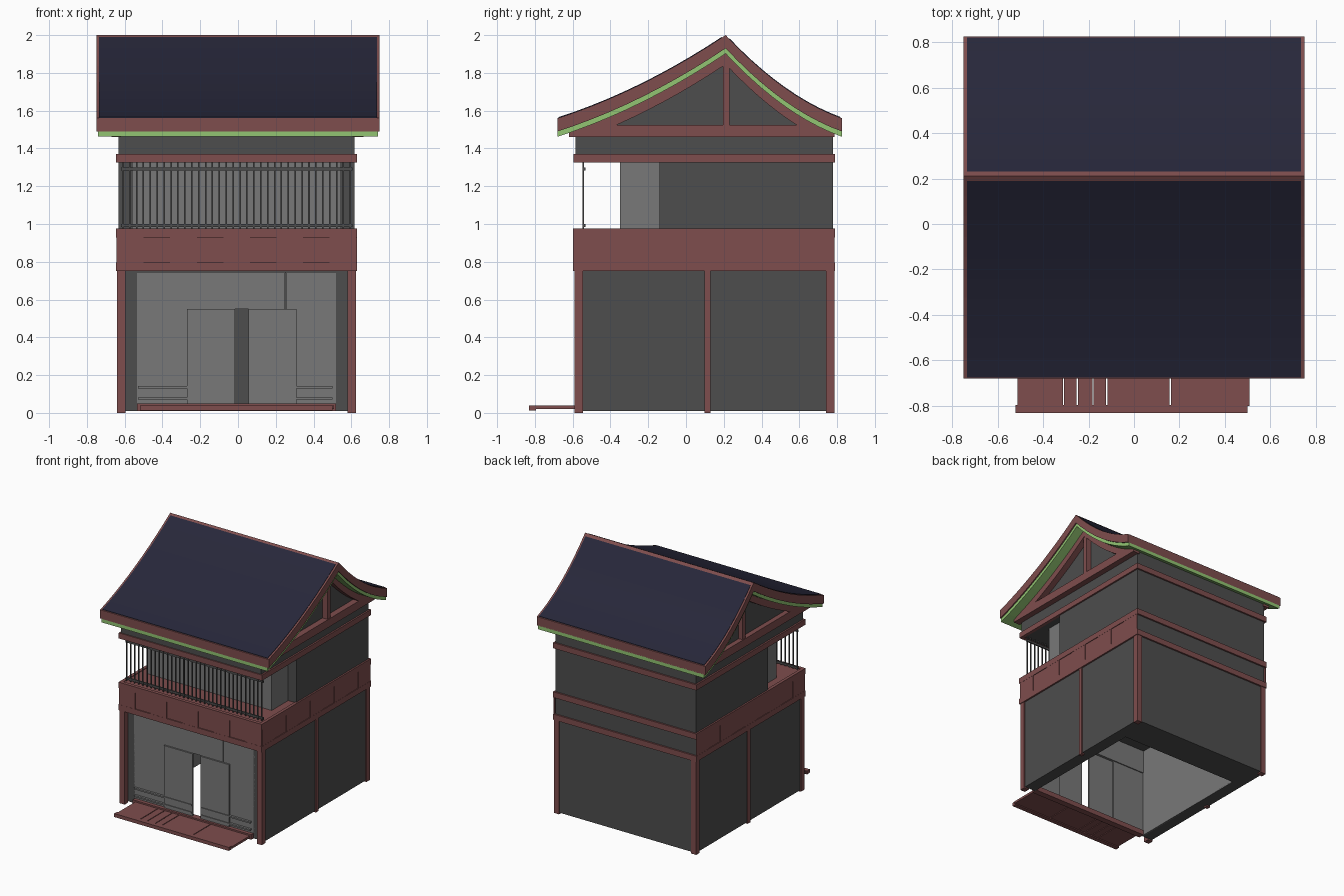
import bpy, bmesh

cube = bpy.data.objects.get("Cube")
if cube:
    bpy.data.objects.remove(cube, do_unlink=True)


def material(name, r, g, b):
    m = bpy.data.materials.new(name)
    m.use_nodes = True
    m.diffuse_color = (r, g, b, 1)
    m.node_tree.nodes["Principled BSDF"].inputs["Base Color"].default_value = (r, g, b, 1)
    return m


WALL = material("charcoal wall", .075, .075, .075)
PANEL = material("light grey panel", .19, .19, .19)
WOOD = material("red wood", .21, .075, .075)
TILE = material("navy roof", .02, .02, .042)
GREEN = material("green trim", .29, .56, .17)


def finish(name, bm, mat):
    bmesh.ops.recalc_face_normals(bm, faces=bm.faces)
    mesh = bpy.data.meshes.new(name)
    bm.to_mesh(mesh)
    bm.free()
    mesh.materials.append(mat)
    obj = bpy.data.objects.new(name, mesh)
    bpy.context.collection.objects.link(obj)
    return obj


def boxes(name, mat, *spans):
    """One object from boxes given as (x0, x1, y0, y1, z0, z1)."""
    bm = bmesh.new()
    for x0, x1, y0, y1, z0, z1 in spans:
        verts = bmesh.ops.create_cube(bm, size=1)["verts"]
        for v in verts:
            v.co.x = x1 if v.co.x > 0 else x0
            v.co.y = y1 if v.co.y > 0 else y0
            v.co.z = z1 if v.co.z > 0 else z0
    return finish(name, bm, mat)


def sweep(name, mat, x0, x1, y0, y1, top, bottom):
    """Solid between two height functions of y, running from x0 to x1."""
    steps = 10
    if y0 < RIDGE < y1:
        ys = [y0 + (RIDGE - y0) * i / steps for i in range(steps)]
        ys += [RIDGE + (y1 - RIDGE) * i / steps for i in range(steps + 1)]
    else:
        ys = [y0 + (y1 - y0) * i / steps for i in range(steps + 1)]
    bm = bmesh.new()
    rings = [[bm.verts.new(c) for c in ((x0, y, bottom(y)), (x1, y, bottom(y)),
                                        (x1, y, top(y)), (x0, y, top(y)))] for y in ys]
    for a, b in zip(rings, rings[1:]):
        for i in range(4):
            j = (i + 1) % 4
            bm.faces.new((a[i], a[j], b[j], b[i]))
    bm.faces.new(rings[0])
    bm.faces.new(rings[-1])
    return finish(name, bm, mat)


# Main extents of the house
L, R, F, B = -.64, .625, -.59, .785
EAVE_F, EAVE_B, RIDGE = -.68, .825, .21
BAND0, DECK, LINTEL, TOP = .75, .975, 1.325, 1.46
POST, T = .045, .02
BALC, ROOM = -.14, -.35


def roof(y):
    if y <= RIDGE:
        t, a = (y - EAVE_F) / (RIDGE - EAVE_F), .65
    else:
        t, a = (EAVE_B - y) / (EAVE_B - RIDGE), .5
    return 1.56 + .44 * (a * t + (1 - a) * t * t)


def below(d):
    return lambda y: roof(y) - d


# Curved roof: red body, blue slopes, green soffit
W = .75
sweep("roof_body", WOOD, -W, W, EAVE_F, EAVE_B, below(0), below(.07))
for side, y0, y1 in (("front", EAVE_F + .006, RIDGE - T), ("back", RIDGE + T, EAVE_B - .006)):
    sweep("roof_slope_" + side, TILE, .015 - W, W - .015, y0, y1, below(-.004), below(.01))
sweep("roof_soffit", GREEN, .01 - W, W - .01, EAVE_F, EAVE_B, below(.065), below(.098))

# Gables with barge boards, tie beams and king posts
sweep("gable_block", WALL, L + .01, R - .01, F, B - .01, below(.09), lambda y: TOP)
for side, x0, x1 in (("right", L - .03, L + T), ("left", R - T, R + .04)):
    sweep("barge_board_" + side, WOOD, x0, x1, F - .03, B, below(.09),
          lambda y: max(TOP, roof(y) - .155))
    boxes("tie_beam_" + side, WOOD, (x0, x1, F - .03, B, TOP, TOP + .065))
    boxes("king_post_" + side, WOOD,
          (x0 + .005, x1 - .005, RIDGE - .015, RIDGE + T, TOP, 1.88))

# Upper storey: dark rear room, lighter bay, lintel ring and header
WL, WR = L + .008, R - .008
boxes("upper_walls", WALL, (WL, WR, BALC, B - .008, DECK - T, LINTEL + T))
boxes("upper_bay", PANEL, (L + .08, R - .08, ROOM, BALC, DECK - T, LINTEL + T))
boxes("upper_header", WALL, (WL, WR, F + .004, B - .008, LINTEL + .005, TOP))
boxes("lintel_ring", WOOD,
      (L - .005, R + .005, F - .005, F + T, LINTEL, 1.37),
      (L - .005, R + .005, B - T, B + .005, LINTEL, 1.37),
      (L - .005, L + T, F, B, LINTEL, 1.37), (R - T, R + .005, F, B, LINTEL, 1.37))

# Balcony bars and rails
BARS, BY, BW = 34, -.545, .004
pitch = (R - L - .06) / (BARS - 1)
boxes("balcony_bars", WALL, *[
    (x - BW, x + BW, BY - BW, BY + BW, DECK, LINTEL + .01)
    for x in (L + .03 + i * pitch for i in range(BARS))])
boxes("balcony_rails", WALL, *[
    (L + .02, R - T, BY, BY + .012, z, z + .016) for z in (.985, 1.282)])

# Floor band: rails all round, panels on the front and sides
boxes("balcony_deck", WOOD, (WL, WR, F + .005, B - .01, DECK - .04, DECK - .005))
RAIL = .046
rails = []
for z in (BAND0, DECK - RAIL):
    rails += [(L - .005, R + .005, F - .008, F + T, z, z + RAIL),
              (L - .005, R + .005, B - T, B + .005, z, z + RAIL),
              (L - .005, L + T, F, B, z, z + RAIL),
              (R - T, R + .005, F, B, z, z + RAIL)]
boxes("band_rails", WOOD, *rails)
P0, P1 = BAND0 + RAIL, DECK - RAIL
boxes("band_boards", WOOD, (WL, WR, F, F + T, P0, P1),
      (L, L + T, F, B - T, P0, P1), (R - T, R, F, B - T, P0, P1))
N = 9
dx, dy = (R - L) / N, (B - F) / N
blocks = []
for i in range(0, N, 2):
    x, y = L + i * dx, F + i * dy
    blocks += [(x, x + dx, F - .007, F, P0, P1),
               (L - .004, L, y, y + dy, P0, P1), (R, R + .004, y, y + dy, P0, P1)]
boxes("band_blocks", WOOD, *blocks)

# Ground floor: side and back walls, ceiling, open shop room
SL, SR, SF, SB = -.535, .52, -.545, .52
boxes("ground_walls", WALL, (WL, WL + T, F + .03, B - .01, .01, P0),
      (WR - T, WR, F + .03, B - .01, .01, P0),
      (WL, WR, B - .03, B - .008, .01, P1 + T),
      (WL, SL, SF, SF + T, .01, BAND0), (SR, WR, SF, SF + T, .01, BAND0))
boxes("shop_ceiling", WALL, (WL, WR, SF, B - T, BAND0 - .01, BAND0 + .01))
boxes("shop_back_wall", WALL, (SL, SR, SB, SB + T, .01, BAND0))
boxes("shop_side_linings", PANEL, (SL - .01, SL, SF, SB, .01, BAND0),
      (SR, SR + .01, SF, SB, .01, BAND0))
boxes("ground_floor", WALL, (WL, WR, SB, B - .01, .01, T),
      (WL, SL, SF, SB, .01, T), (SR, WR, SF, SB, .01, T))

# Posts
posts = [(x, x + POST, y, y + POST, 0, BAND0 + .01)
         for x in (L, R - POST) for y in (F, B - POST)]
posts += [(x, x + .03, .097, .13, 0, BAND0 + .01) for x in (L, R - .03)]
boxes("posts", WOOD, *posts)

# Shop front: transom, fixed screens, sliding doors and slatted kickboards
DOOR, GL, GR, SILL = .55, -.015, .055, .05
boxes("shop_transom", PANEL, (SL, .25, SF, SF + T, DOOR, BAND0),
      (.254, SR, SF, SF + T, DOOR, BAND0))
boxes("shop_screens", PANEL, (SL, GL - .23, SF, SF + .012, SILL, DOOR),
      (GR + .23, SR, SF, SF + .012, SILL, DOOR))
boxes("sliding_doors", PANEL, (GL - .255, GL, SF - .012, SF, SILL, DOOR),
      (GR, GR + .255, SF - .012, SF, SILL, DOOR))
boxes("kickboard_slats", PANEL, *[
    (x0, x1, SF - .018, SF, z, z + .012)
    for x0, x1 in ((SL + .005, GL - .005), (GR + .005, SR - T)) for z in (.07, .13)])
boxes("shop_sill", WOOD, (SL, SR, SF - .03, SF + T, .01, SILL))

# Entrance step: planks split by narrow slots, with a front lip
cuts = [-.515, -.31, -.25, -.18, -.12, .16, .51]
boxes("step_planks", WOOD, *[
    (a + .003, b - .003, -.8, F + .03, T, .038) for a, b in zip(cuts, cuts[1:])])
boxes("step_lip", WOOD, (-.52, .5, -.83, -.795, .012, .04))
